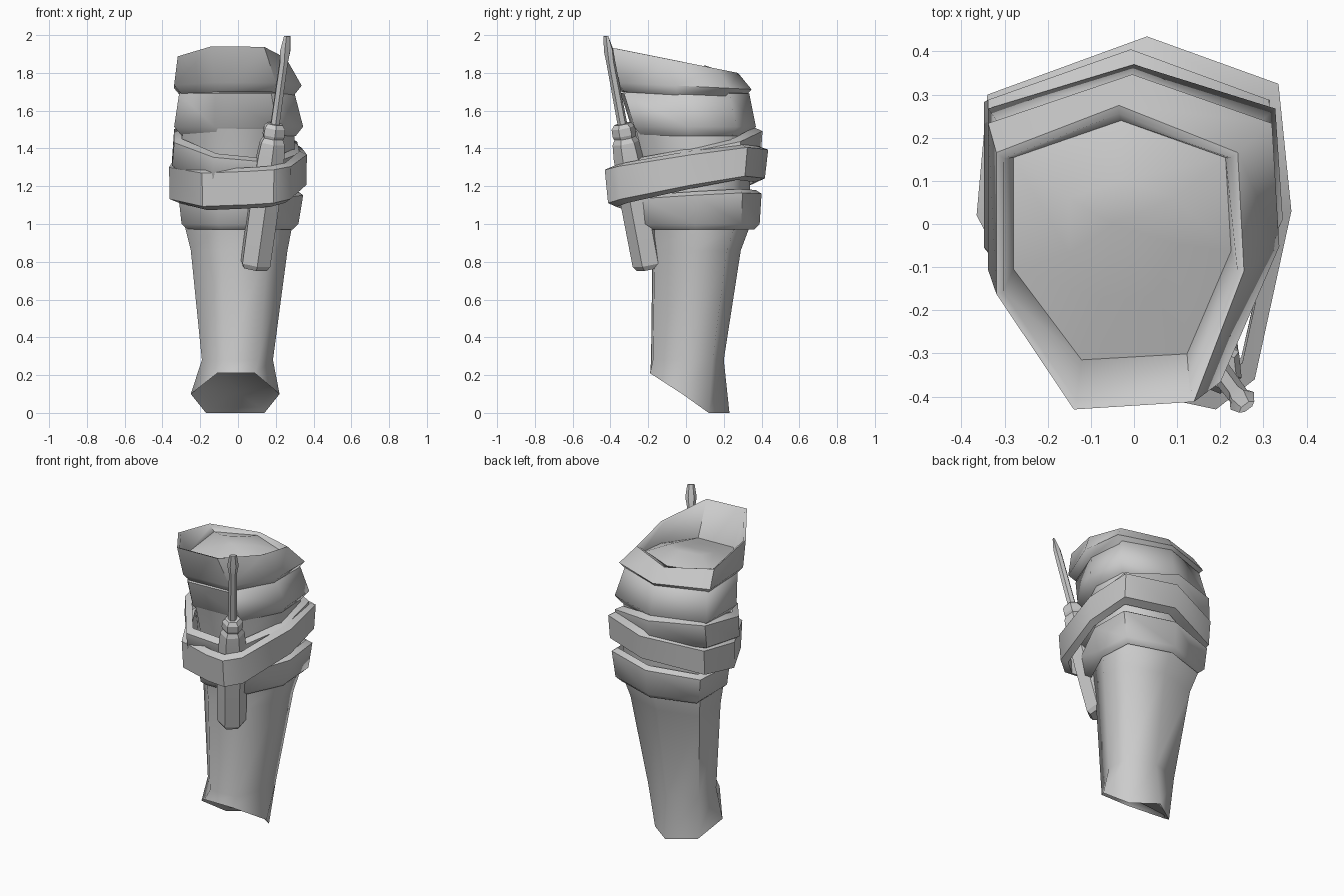
import bpy, bmesh, math
from mathutils import Vector

if "Cube" in bpy.data.objects:
    bpy.data.objects.remove(bpy.data.objects["Cube"])

grey = bpy.data.materials.new("plain_grey")
grey.diffuse_color = (0.6, 0.6, 0.6, 1)
grey.use_nodes = True
grey.node_tree.nodes["Principled BSDF"].inputs["Base Color"].default_value = grey.diffuse_color

# Seven-sided calf outline in unit size, front first, then counter-clockwise
CALF = [(-.36, -1), (.6, -.95), (1, -.09), (.95, .69), (0, 1), (-.98, .69), (-.98, -.24)]
# Strap outline bulging at the front right, around the tool
STRAP = [(-.19, -.31), (.05, -.40), (.19, -.43), (.28, -.36), (.365, .03),
         (.335, .325), (.03, .435), (-.34, .30), (-.365, .02)]


def ring(x0, x1, y0, y1, z, sx=0, sy=0):
    """Calf outline fitted to a box, lying in a tilted plane."""
    pts = []
    for u, v in CALF:
        x, y = (x0 + x1) / 2 + u * (x1 - x0) / 2, (y0 + y1) / 2 + v * (y1 - y0) / 2
        pts.append(Vector((x, y, z + sx * x + sy * y)))
    return pts


def shrink(pts, f, dz=0):
    c = sum(pts, Vector()) / len(pts)
    return [Vector((c.x + (p.x - c.x) * f, c.y + (p.y - c.y) * f, p.z + dz)) for p in pts]


def loft(name, rings, closed=False, start=None, end=None, angle=60):
    """Skin rings; join last to first, or close the ends with fans to a point."""
    bm = bmesh.new()
    vs = [[bm.verts.new(p) for p in r] for r in rings]
    n = len(vs[0])
    pairs = list(zip(vs, vs[1:])) + ([(vs[-1], vs[0])] if closed else [])
    for a, b in pairs:
        for i in range(n):
            j = (i + 1) % n
            bm.faces.new((a[i], a[j], b[j], b[i]))
    for r, tip in ((vs[0], start), (vs[-1], end)):
        if tip is not None:
            t = bm.verts.new(tip)
            for i in range(n):
                bm.faces.new((r[i], r[(i + 1) % n], t))
    bmesh.ops.recalc_face_normals(bm, faces=bm.faces)
    me = bpy.data.meshes.new(name)
    bm.to_mesh(me)
    bm.free()
    ob = bpy.data.objects.new(name, me)
    bpy.context.collection.objects.link(ob)
    me.materials.append(grey)
    bpy.ops.object.select_all(action='DESELECT')
    ob.select_set(True)
    bpy.context.view_layer.objects.active = ob
    bpy.ops.object.shade_smooth_by_angle(angle=math.radians(angle))
    return ob


def band(name, top, bottom, up=.02, down=.05, inner=.88, closed=False, angle=56):
    """Wrap with an upper lip rising inward and a lower lip dropping inward."""
    loft(name, [shrink(top, inner, up), top, bottom, shrink(bottom, inner, -down)],
         closed=closed, angle=angle)


# Leg guard core; the slanted foot opening curls under and is hollow at the heel
foot = [Vector(p) for p in ((-.11, -.19, .21), (.09, -.19, .21), (.22, -.02, .10),
        (.14, .12, 0), (-.01, .23, 0), (-.17, .12, 0), (-.25, -.02, .10))]
loft("leg_core", [
    shrink(foot, .85, .03), foot,
    ring(-.195, .185, -.185, .20, .28),
    ring(-.255, .262, -.178, .29, .86),
    ring(-.285, .285, -.18, .335, .98),
    ring(-.30, .30, -.24, .34, 1.35),
    ring(-.30, .30, -.28, .33, 1.50),
    ring(-.28, .28, -.33, .28, 1.70)], start=(-.01, .02, .11), angle=70)

# Flared top cuff with a thin rim; the lining domes up from a deep front groove
rim = ring(-.325, .255, -.43, .275, 1.855, 0, -.2)
cuff_low = ring(-.345, .337, -.385, .347, 1.73, 0, -.05)
groove = ring(-.285, .225, -.315, .24, 1.765, 0, .12)
loft("top_cuff", [shrink(cuff_low, .88, -.05), cuff_low, rim, shrink(rim, .945, -.008),
                  groove, shrink(groove, .5, .045)],
     end=(-.05, .0, 1.825), angle=56)

# Calf wraps
band("upper_wrap", ring(-.318, .30, -.345, .335, 1.69), ring(-.345, .345, -.29, .37, 1.515))
band("crossed_wrap", ring(-.345, .33, -.35, .405, 1.41, -.1, .2),
     ring(-.355, .335, -.33, .395, 1.28, -.1, .16), down=.03)
band("lower_wrap", ring(-.32, .345, -.25, .40, 1.14, .03, .05),
     ring(-.305, .32, -.235, .39, 1.0), down=.03, inner=.9)

# Slanted strap holding the tool
strap_top = [Vector((x, y, 1.33 + .09 * x + .14 * y)) for x, y in STRAP]
strap_low = [Vector((x * .99, y * .96, 1.165 + .1 * x + .17 * y)) for x, y in STRAP]
band("tool_strap", strap_top, strap_low, up=.02, down=.02, closed=True, angle=40)

# Screwdriver: rings along one leaning axis
base, tip = Vector((.088, -.192, .755)), Vector((.262, -.425, 2.0))
axis = tip - base
frame = axis.to_track_quat('Z', 'Y')


def tool_ring(z, rx, ry=None, n=6):
    c = base + axis * ((z - base.z) / axis.z)
    ry = rx if ry is None else ry
    return [c + frame @ Vector((rx * math.cos(math.tau * i / n), ry * math.sin(math.tau * i / n), 0))
            for i in range(n)]


def tool_part(name, spec):
    rs = [tool_ring(*s) for s in spec]
    loft(name, rs, start=sum(rs[0], Vector()) / 6, end=sum(rs[-1], Vector()) / 6, angle=20)


tool_part("screwdriver_handle", [(.765, .07), (.79, .086), (1.10, .088), (1.36, .08),
                                 (1.43, .072), (1.46, .055)])
tool_part("screwdriver_collar", [(1.45, .056), (1.47, .064), (1.51, .062), (1.53, .045)])
tool_part("screwdriver_shaft", [(1.51, .026), (1.86, .024), (1.92, .034, .022), (1.995, .022, .008)])
